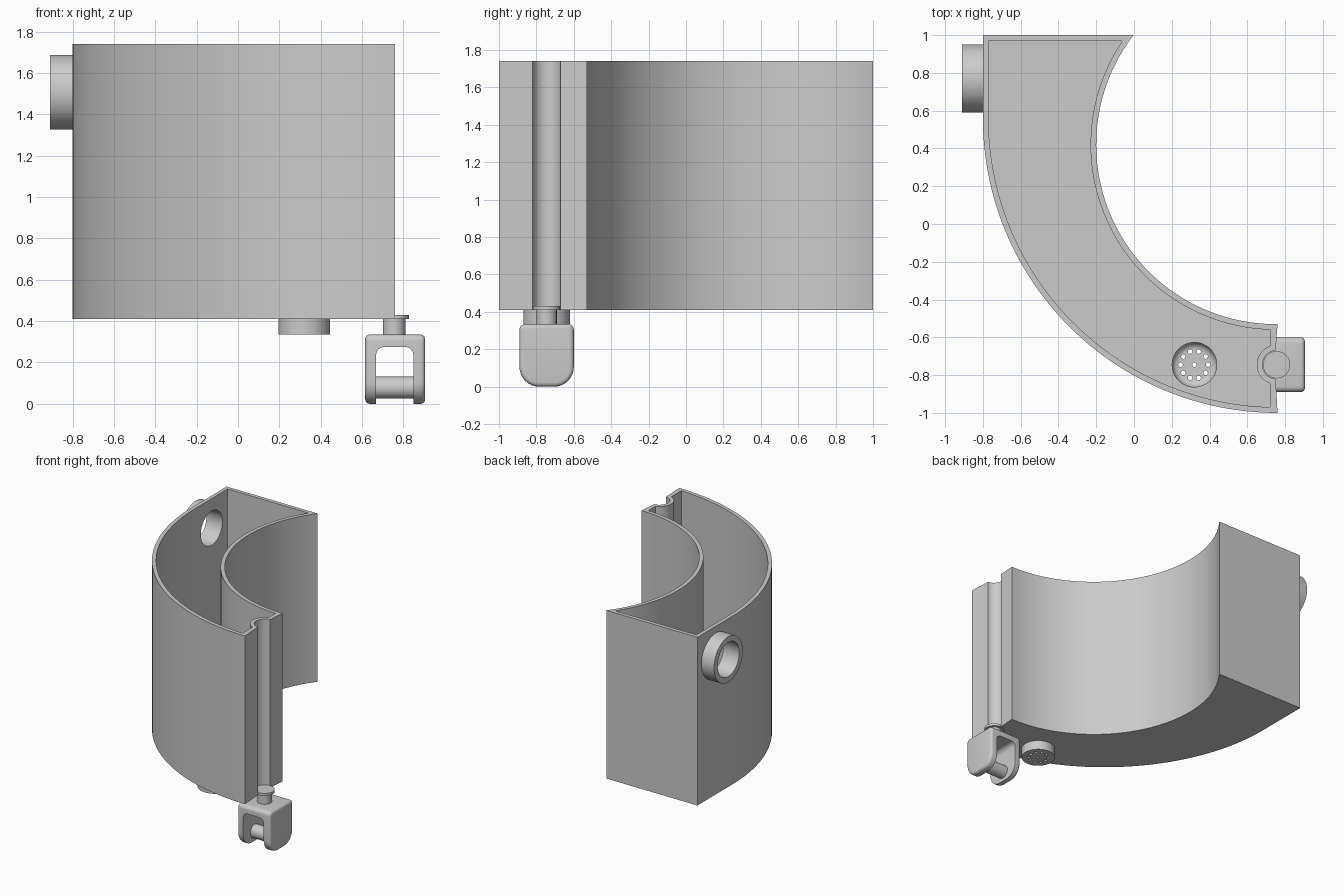
import bpy, bmesh
from math import sin, cos, radians, pi

if "Cube" in bpy.data.objects:
    bpy.data.objects.remove(bpy.data.objects["Cube"], do_unlink=True)

grey = bpy.data.materials.new("plain_grey")
grey.use_nodes = True
grey.diffuse_color = (0.6, 0.6, 0.6, 1)
grey.node_tree.nodes["Principled BSDF"].inputs["Base Color"].default_value = grey.diffuse_color


def arc(cx, cy, r, a0, a1, n):
    angles = [radians(a0 + (a1 - a0) * i / n) for i in range(n + 1)]
    return [(cx + r * cos(a), cy + r * sin(a)) for a in angles]


def circle(cx, cy, r, n=48):
    return arc(cx, cy, r, 0, 360, n)[:-1]


def make_object(name, bm):
    bmesh.ops.recalc_face_normals(bm, faces=bm.faces)
    mesh = bpy.data.meshes.new(name)
    bm.to_mesh(mesh)
    bm.free()
    mesh.materials.append(grey)
    obj = bpy.data.objects.new(name, mesh)
    bpy.context.collection.objects.link(obj)
    return obj


def prism(name, points, lo, hi, axis="z"):
    """Extrude a closed 2D profile along an axis."""
    place = {"x": lambda a, b, h: (h, a, b),
             "y": lambda a, b, h: (a, h, b),
             "z": lambda a, b, h: (a, b, h)}[axis]
    bm = bmesh.new()
    low = [bm.verts.new(place(a, b, lo)) for a, b in points]
    high = [bm.verts.new(place(a, b, hi)) for a, b in points]
    bm.faces.new(low)
    bm.faces.new(high)
    for i in range(len(points)):
        j = (i + 1) % len(points)
        bm.faces.new((low[i], low[j], high[j], high[i]))
    return make_object(name, bm)


def lathe(name, profile, cx, cy, steps=48):
    """Spin an (r, z) profile around a vertical axis."""
    bm = bmesh.new()
    verts = [bm.verts.new((cx + r, cy, z)) for r, z in profile]
    edges = [bm.edges.new(pair) for pair in zip(verts, verts[1:])]
    bmesh.ops.spin(bm, geom=verts + edges, cent=(cx, cy, 0), axis=(0, 0, 1),
                   angle=2 * pi, steps=steps)
    bmesh.ops.remove_doubles(bm, verts=bm.verts, dist=1e-5)
    return make_object(name, bm)


def apply(obj, mod):
    bpy.context.view_layer.objects.active = obj
    bpy.ops.object.modifier_apply(modifier=mod.name)


def combine(obj, tool, operation):
    mod = obj.modifiers.new("bool", "BOOLEAN")
    mod.operation, mod.object, mod.solver = operation, tool, "EXACT"
    apply(obj, mod)
    bpy.data.objects.remove(tool, do_unlink=True)


def smooth(obj):
    bpy.ops.object.select_all(action="DESELECT")
    obj.select_set(True)
    bpy.context.view_layer.objects.active = obj
    bpy.ops.object.shade_smooth_by_angle(angle=radians(30))


BASE, TOP, FLOOR = 0.41, 1.74, 0.44
PIN = (0.755, -0.745)
DRAIN = (0.32, -0.745)

# Crescent tank with a vertical groove in its end wall
outer = (arc(0.76, 0.56, 1.56, 270, 180, 64) + [(-0.8, 1)]
         + arc(0.75, 0.42, 0.95, 142.4, 270, 64) + [(0.76, -0.53)]
         + arc(*PIN, 0.075, 94, 266, 24))
tank = prism("tank", outer, BASE, TOP)

# Side inlet collar and floor drain housing
combine(tank, prism("collar", circle(0.77, 1.507, 0.18, 64), -0.91, -0.785, "x"), "UNION")
combine(tank, prism("drain", circle(*DRAIN, 0.125), 0.335, 0.425), "UNION")

# Hollow inside, following the outer wall and the groove
inner = (arc(0.76, 0.56, 1.53, 268.5, 180, 64) + [(-0.77, 0.97)]
         + arc(0.75, 0.42, 0.98, 145.9, 268.2, 64)
         + arc(*PIN, 0.105, 109.5, 250.5, 24))
combine(tank, prism("cavity", inner, FLOOR, TOP + 0.2), "DIFFERENCE")
combine(tank, prism("inlet_bore", circle(0.77, 1.507, 0.135, 64), -1, -0.7, "x"), "DIFFERENCE")

# Rounded drain bowl with a ring of small holes and one in the middle
bowl = [(0, 0.365)] + arc(0.078, 0.405, 0.04, 270, 360, 8) + [(0.118, 0.5), (0, 0.5)]
combine(tank, lathe("drain_bowl", bowl, *DRAIN), "DIFFERENCE")
for x, y in circle(*DRAIN, 0.073, 10) + [DRAIN]:
    combine(tank, prism("drain_hole", circle(x, y, 0.012, 12), 0.3, 0.39), "DIFFERENCE")
smooth(tank)

# Clevis block: rounded side profile, softened rims, open window
side = (arc(-0.785, 0.105, 0.105, 180, 270, 12) + arc(-0.705, 0.105, 0.105, 270, 360, 12)
        + arc(-0.63, 0.305, 0.03, 0, 90, 6) + arc(-0.86, 0.305, 0.03, 90, 180, 6))
clevis = prism("clevis", side, 0.615, 0.905, "x")
bevel = clevis.modifiers.new("bevel", "BEVEL")
bevel.width, bevel.segments, bevel.angle_limit = 0.022, 4, radians(50)
apply(clevis, bevel)
window = ([(0.668, -0.1), (0.848, -0.1)] + arc(0.808, 0.235, 0.04, 0, 90, 8)
          + arc(0.708, 0.235, 0.04, 90, 180, 8))
combine(clevis, prism("window", window, -1, -0.5, "y"), "DIFFERENCE")
smooth(clevis)

# Axle across the clevis, and the swivel pin with its flange
smooth(prism("axle", circle(PIN[1], 0.078, 0.053, 32), 0.65, 0.87, "x"))
pin = [(0, 0.32), (0.054, 0.32), (0.054, 0.41), (0.072, 0.41), (0.072, 0.43), (0, 0.43)]
smooth(lathe("swivel_pin", pin, *PIN))
